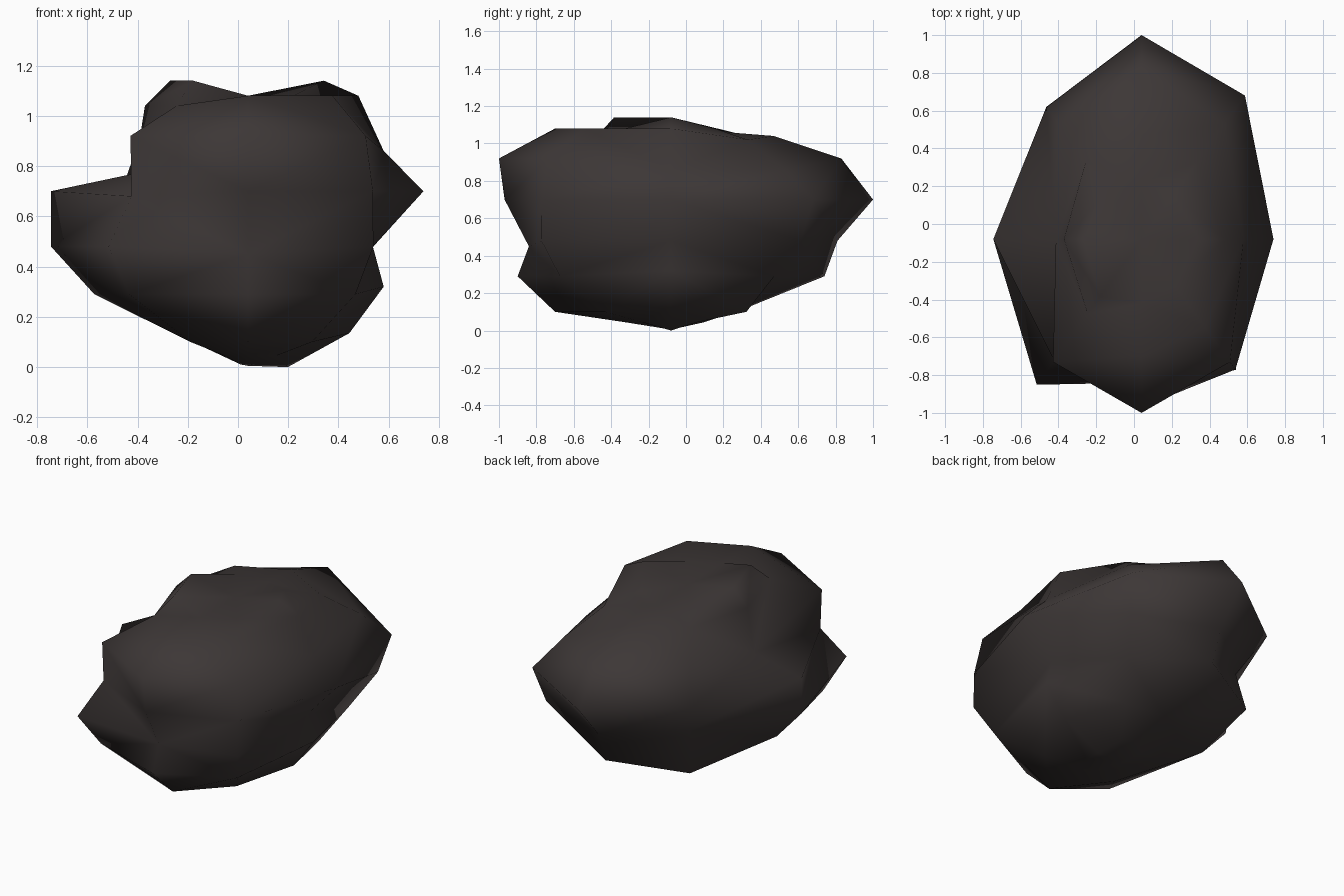
import bpy, bmesh, math

if "Cube" in bpy.data.objects:
    bpy.data.objects.remove(bpy.data.objects["Cube"])

# One dark stone colour
stone = bpy.data.materials.new("dark_stone")
stone.diffuse_color = (0.046, 0.038, 0.037, 1)
stone.use_nodes = True
stone.node_tree.nodes["Principled BSDF"].inputs["Base Color"].default_value = stone.diffuse_color

# Radius of each level (bottom to top) around the eight compass columns
RADII = [  # E     NE    N     NW    W     SW    S     SE
    (0.22, 0.20, 0.18, 0.15, 0.04, 0.18, 0.25, 0.22),
    (0.56, 0.57, 0.40, 0.40, 0.41, 0.45, 0.62, 0.50),
    (0.75, 0.78, 0.82, 0.85, 0.85, 0.93, 0.82, 0.84),
    (0.69, 0.98, 0.89, 0.78, 1.09, 1.09, 0.76, 0.98),
    (0.97, 1.075, 1.08, 0.99, 1.09, 0.91, 0.89, 0.976),
    (0.75, 0.86, 0.91, 0.84, 0.63, 0.92, 0.92, 0.92),
    (0.61, 0.58, 0.55, 0.58, 0.57, 0.56, 0.62, 0.66),
    (0.42, 0.33, 0.30, 0.35, 0.43, 0.43, 0.34, 0.35),
]
HEIGHTS = (0.045, 0.10, 0.29, 0.48, 0.70, 0.92, 1.04, 1.08)
# Individual heights (level, column) for the bumps and the left notch
SPECIAL = {(0, 0): 0.0, (0, 4): 0.01, (1, 0): 0.135, (1, 2): 0.12, (1, 3): 0.12,
           (1, 4): 0.135, (2, 0): 0.32, (2, 3): 0.24, (3, 6): 0.45, (4, 5): 0.68,
           (5, 0): 0.86, (5, 1): 0.86, (5, 4): 0.77, (6, 0): 1.08, (6, 1): 1.02,
           (6, 6): 1.08, (6, 7): 1.08, (7, 0): 1.14, (7, 4): 1.14, (7, 5): 1.14,
           (7, 2): 1.06}
CX, CY, XSCALE = 0.04, -0.08, 0.72

bm = bmesh.new()
rings = []
for k, row in enumerate(RADII):
    ring = []
    for i, r in enumerate(row):
        a = i * math.pi / 4
        z = SPECIAL.get((k, i), HEIGHTS[k])
        ring.append(bm.verts.new((CX + XSCALE * r * math.cos(a), CY + r * math.sin(a), z)))
    rings.append(ring)

# Walls between levels, then fans closing bottom and top
for lo, hi in zip(rings, rings[1:]):
    for i in range(8):
        j = (i + 1) % 8
        bm.faces.new((lo[i], lo[j], hi[j], hi[i]))
bottom = bm.verts.new((CX, CY, 0.005))
top = bm.verts.new((CX, CY, 1.08))
for i in range(8):
    j = (i + 1) % 8
    bm.faces.new((bottom, rings[0][j], rings[0][i]))
    bm.faces.new((top, rings[-1][i], rings[-1][j]))

# Split quads along their shorter diagonal so the notches fold inward
bmesh.ops.triangulate(bm, faces=bm.faces[:], quad_method='SHORT_EDGE')
bmesh.ops.recalc_face_normals(bm, faces=bm.faces[:])
for f in bm.faces:
    f.smooth = True
mesh = bpy.data.meshes.new("boulder")
bm.to_mesh(mesh)
bm.free()
mesh.materials.append(stone)
bpy.context.collection.objects.link(bpy.data.objects.new("boulder", mesh))
